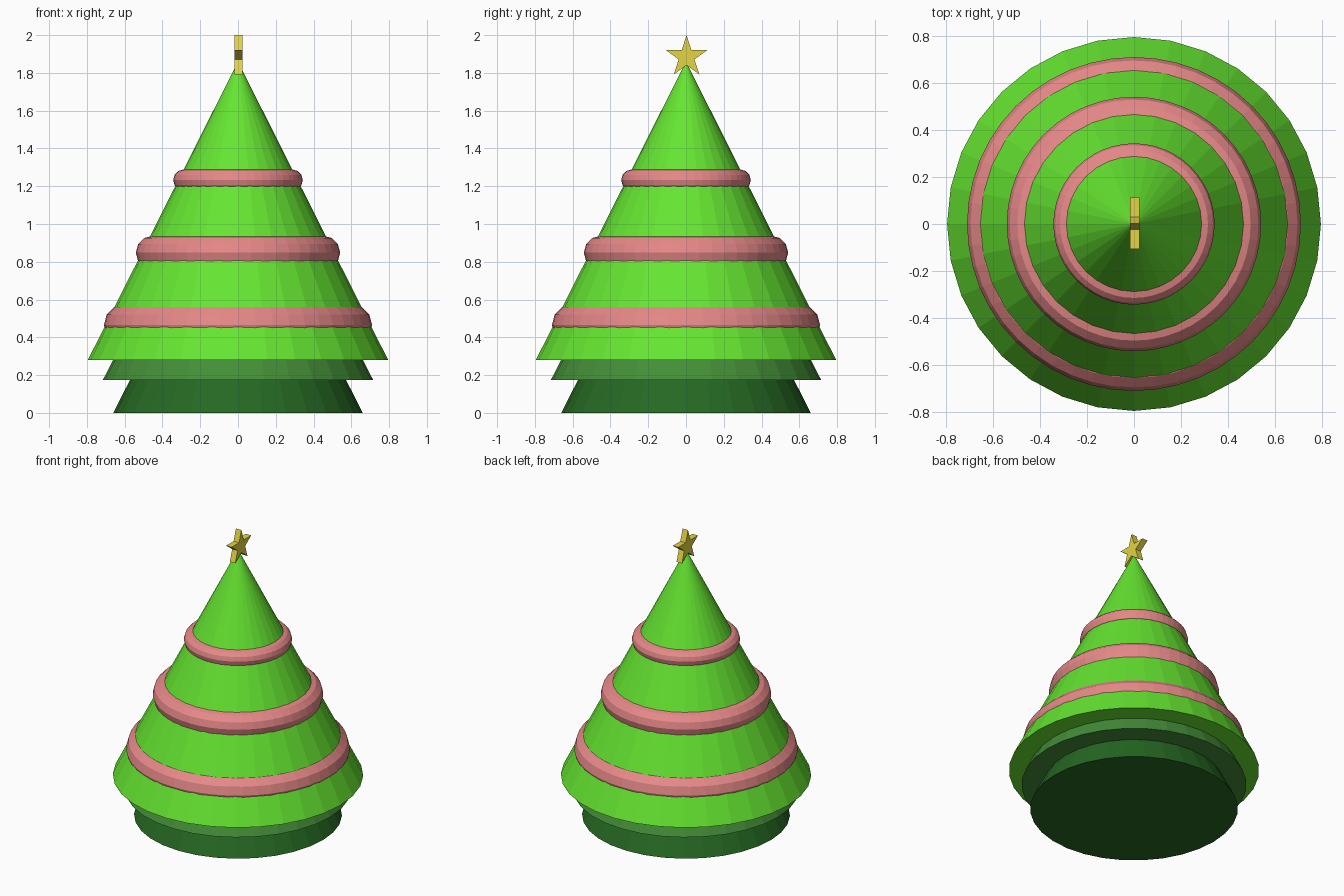
import bpy, bmesh
from math import sin, cos, pi

if "Cube" in bpy.data.objects:
    bpy.data.objects.remove(bpy.data.objects["Cube"])


def material(name, rgb):
    m = bpy.data.materials.new(name)
    m.diffuse_color = (*rgb, 1)
    m.use_nodes = True
    m.node_tree.nodes["Principled BSDF"].inputs["Base Color"].default_value = m.diffuse_color
    return m


LIGHT = material("light_green", (0.13, 0.78, 0.03))
MID = material("mid_green", (0.058, 0.27, 0.04))
DARK = material("dark_green", (0.019, 0.14, 0.016))
PINK = material("pink", (0.80, 0.25, 0.25))
GOLD = material("gold", (0.77, 0.66, 0.058))


def finish(name, mat):
    ob = bpy.context.object
    ob.name = name
    ob.data.materials.append(mat)


def tier(name, radius, z0, z1, mat):
    bpy.ops.mesh.primitive_cone_add(vertices=32, radius1=radius, radius2=0,
                                    depth=z1 - z0, location=(0, 0, (z0 + z1) / 2))
    finish(name, mat)


def garland(name, major, minor, z):
    bpy.ops.mesh.primitive_torus_add(major_radius=major, minor_radius=minor,
                                     major_segments=48, minor_segments=12,
                                     location=(0, 0, z))
    finish(name, PINK)


# Foliage cones
tier("bottom_tier", 0.66, 0.0, 1.31, DARK)
tier("middle_tier", 0.715, 0.175, 1.59, MID)
tier("top_tier", 0.795, 0.28, 1.86, LIGHT)

# Garland rings, partly sunk in the top cone
garland("lower_garland", 0.60, 0.11, 0.465)
garland("middle_garland", 0.451, 0.09, 0.848)
garland("upper_garland", 0.286, 0.057, 1.232)

# Five-pointed star, extruded along x
bm = bmesh.new()
verts = []
for i in range(10):
    r = 0.115 if i % 2 == 0 else 0.044
    a = pi / 2 + i * pi / 5
    verts.append(bm.verts.new((-0.018, 0.003 + r * cos(a), 1.885 + r * sin(a))))
face = bm.faces.new(verts)
ext = bmesh.ops.extrude_face_region(bm, geom=[face])
moved = [g for g in ext["geom"] if isinstance(g, bmesh.types.BMVert)]
bmesh.ops.translate(bm, verts=moved, vec=(0.042, 0, 0))
bmesh.ops.recalc_face_normals(bm, faces=bm.faces)
mesh = bpy.data.meshes.new("star")
bm.to_mesh(mesh)
bm.free()
mesh.materials.append(GOLD)
bpy.context.collection.objects.link(bpy.data.objects.new("star", mesh))
